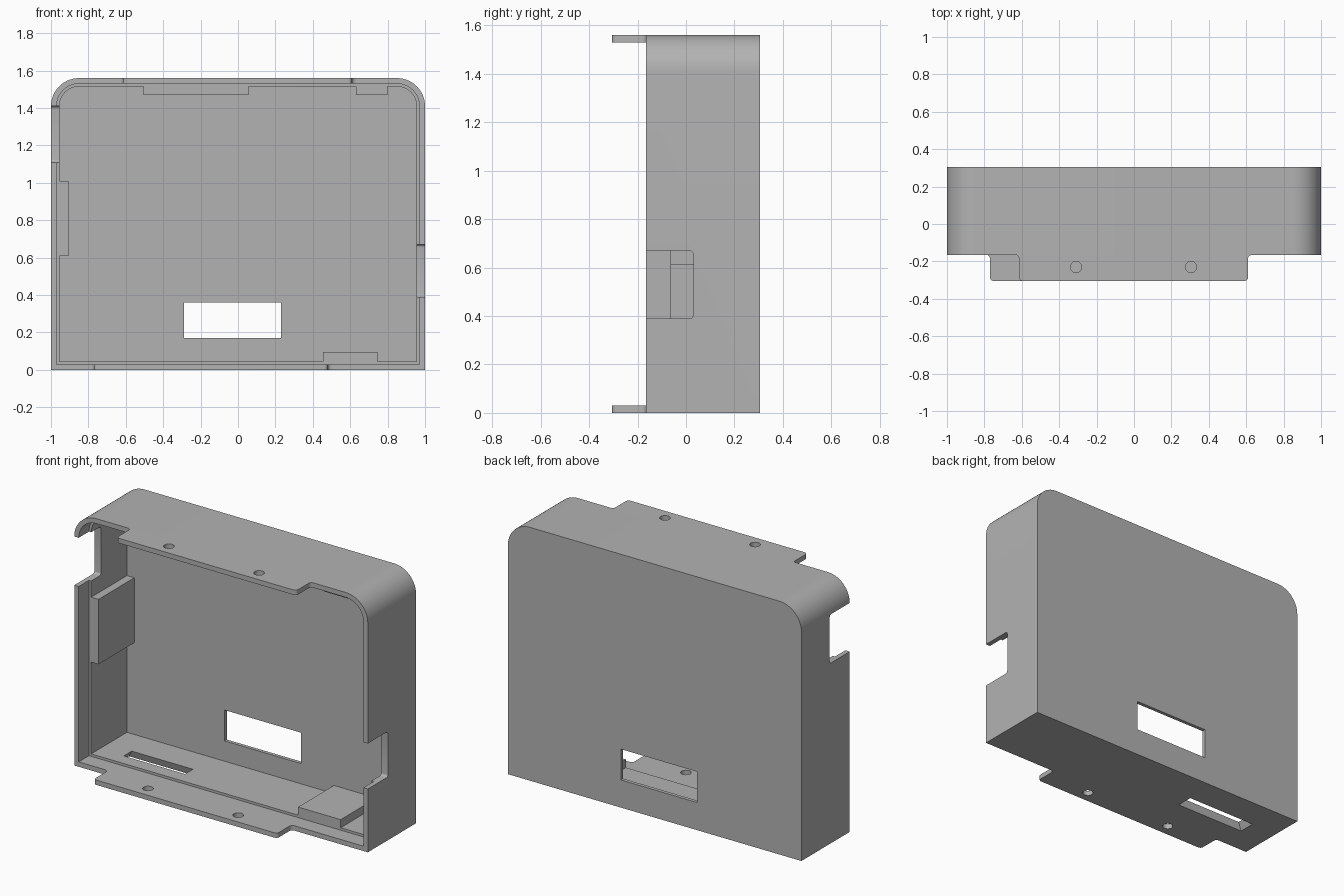
import bpy, bmesh, math
from mathutils import Vector

if "Cube" in bpy.data.objects:
    bpy.data.objects.remove(bpy.data.objects["Cube"], do_unlink=True)

grey = bpy.data.materials.new("case grey")
grey.use_nodes = True
colour = (0.45, 0.45, 0.45, 1)
grey.diffuse_color = colour
grey.node_tree.nodes["Principled BSDF"].inputs["Base Color"].default_value = colour

# Main sizes
FRONT, BACK, STEP, FLOOR = -0.165, 0.305, -0.065, 0.283
HEIGHT, LIP, WALL, RADIUS = 1.56, 0.03, 0.045, 0.15
TAB_FRONT, THICK = -0.305, 0.03


def rounded(points, radii, steps=5):
    """Outline with an arc of the given radius at each corner (0 = sharp)."""
    out = []
    for i, (p, r) in enumerate(zip(points, radii)):
        p = Vector(p)
        if r == 0:
            out.append(p)
            continue
        a = (Vector(points[i - 1]) - p).normalized()
        b = (Vector(points[(i + 1) % len(points)]) - p).normalized()
        half = a.angle(b) / 2
        centre = p + (a + b).normalized() * (r / math.sin(half))
        start = p + a * (r / math.tan(half)) - centre
        end = p + b * (r / math.tan(half)) - centre
        sweep = end.angle_signed(start)
        for k in range(steps + 1):
            t = sweep * k / steps
            c, s = math.cos(t), math.sin(t)
            out.append(centre + Vector((start.x * c - start.y * s,
                                        start.x * s + start.y * c)))
    return out


def prism(name, outline, axis, low, high):
    """Extrude a 2D outline along one axis."""
    place = {"x": lambda p, d: (d, p[0], p[1]),
             "y": lambda p, d: (p[0], d, p[1]),
             "z": lambda p, d: (p[0], p[1], d)}[axis]
    bm = bmesh.new()
    face = bm.faces.new([bm.verts.new(place(p, low)) for p in outline])
    top = bmesh.ops.extrude_face_region(bm, geom=[face])["geom"]
    shift = Vector(place((0, 0), high - low))
    bmesh.ops.translate(bm, vec=shift, verts=[v for v in top if isinstance(v, bmesh.types.BMVert)])
    return finish(name, bm)


def finish(name, bm):
    bmesh.ops.recalc_face_normals(bm, faces=bm.faces)
    mesh = bpy.data.meshes.new(name)
    bm.to_mesh(mesh)
    bm.free()
    mesh.materials.append(grey)
    obj = bpy.data.objects.new(name, mesh)
    bpy.context.collection.objects.link(obj)
    return obj


def rect(a0, a1, b0, b1):
    return [(a0, b0), (a1, b0), (a1, b1), (a0, b1)]


def box(name, x0, x1, y0, y1, z0, z1):
    return prism(name, rect(x0, x1, y0, y1), "z", z0, z1)


def cut(target, cutter):
    """Subtract a cutter, apply the result and discard the cutter."""
    cutter.hide_render = True
    mod = target.modifiers.new("cut", "BOOLEAN")
    mod.operation, mod.solver, mod.object = "DIFFERENCE", "EXACT", cutter
    bpy.context.view_layer.objects.active = target
    bpy.ops.object.modifier_apply(modifier=mod.name)
    bpy.data.objects.remove(cutter, do_unlink=True)


def case_outline(inset):
    r = RADIUS - inset
    return rounded(rect(-1 + inset, 1 - inset, inset, HEIGHT - inset), (0, 0, r, r), 14)


# Hollow case: rounded at the top, open at the front with a stepped lip
shell = prism("case_shell", case_outline(0), "y", FRONT, BACK)
cut(shell, prism("cavity", case_outline(WALL), "y", FRONT - 0.1, FLOOR))
cut(shell, prism("lip_recess", case_outline(LIP), "y", FRONT - 0.1, STEP))

# Display window in the back wall
cut(shell, box("window", -0.29, 0.23, 0.2, 0.4, 0.17, 0.36))

# Cable notches in the side walls
for side, z0, z1 in ((1, 0.39, 0.67), (-1, 1.11, 1.41)):
    notch = rounded(rect(FRONT - 0.1, 0.03, z0, z1), (0, 0.015, 0.015, 0))
    cut(shell, prism("notch", notch, "x", *sorted((side * 0.93, side * 1.1))))

# Tapered slot through the floor, wider on the outside
bm = bmesh.new()
rings = []
for outline, z in ((rect(-0.82, -0.34, 0.005, 0.11), -0.001),
                   (rect(-0.79, -0.375, 0.018, 0.095), WALL + 0.001)):
    rings.append([bm.verts.new((x, y, z)) for x, y in outline])
    bm.faces.new(rings[-1])
for i in range(4):
    j = (i + 1) % 4
    bm.faces.new((rings[0][i], rings[0][j], rings[1][j], rings[1][i]))
cut(shell, finish("slot", bm))


# Screw tabs at top and bottom, with filleted roots and two holes each
def tab(name, x0, x1, z):
    flare = 0.02
    points = [(x0 - flare, FRONT), (x0, FRONT), (x0, TAB_FRONT),
              (x1, TAB_FRONT), (x1, FRONT), (x1 + flare, FRONT)]
    obj = prism(name, rounded(points, (0, flare, flare, flare, flare, 0)), "z", z, z + THICK)
    middle = (x0 + x1) / 2
    for side in (-1, 1):
        ring = [(middle + side * 0.307 + 0.03 * math.cos(k * math.tau / 32),
                 -0.23 + 0.03 * math.sin(k * math.tau / 32)) for k in range(32)]
        cut(obj, prism("hole", ring, "z", z - 0.1, z + 0.1))
    return obj


parts = [shell,
         tab("top_tab", -0.615, 0.61, HEIGHT - THICK),
         tab("bottom_tab", -0.77, 0.48, 0)]

# Support blocks standing on the inner walls
TOP = HEIGHT - WALL
box("side_block", -1 + WALL, -0.905, STEP, FLOOR, 0.61, 1.01)
box("top_block_wide", -0.505, 0.055, STEP, FLOOR, 1.47, TOP)
box("top_block_narrow", 0.63, 0.80, STEP, FLOOR, 1.47, TOP)
box("bottom_block", 0.455, 0.745, STEP, FLOOR, WALL, 0.095)

# Smooth the rounded corners while keeping the edges sharp
bpy.ops.object.select_all(action="DESELECT")
for obj in parts:
    obj.select_set(True)
bpy.context.view_layer.objects.active = shell
bpy.ops.object.shade_smooth_by_angle(angle=math.radians(25))
